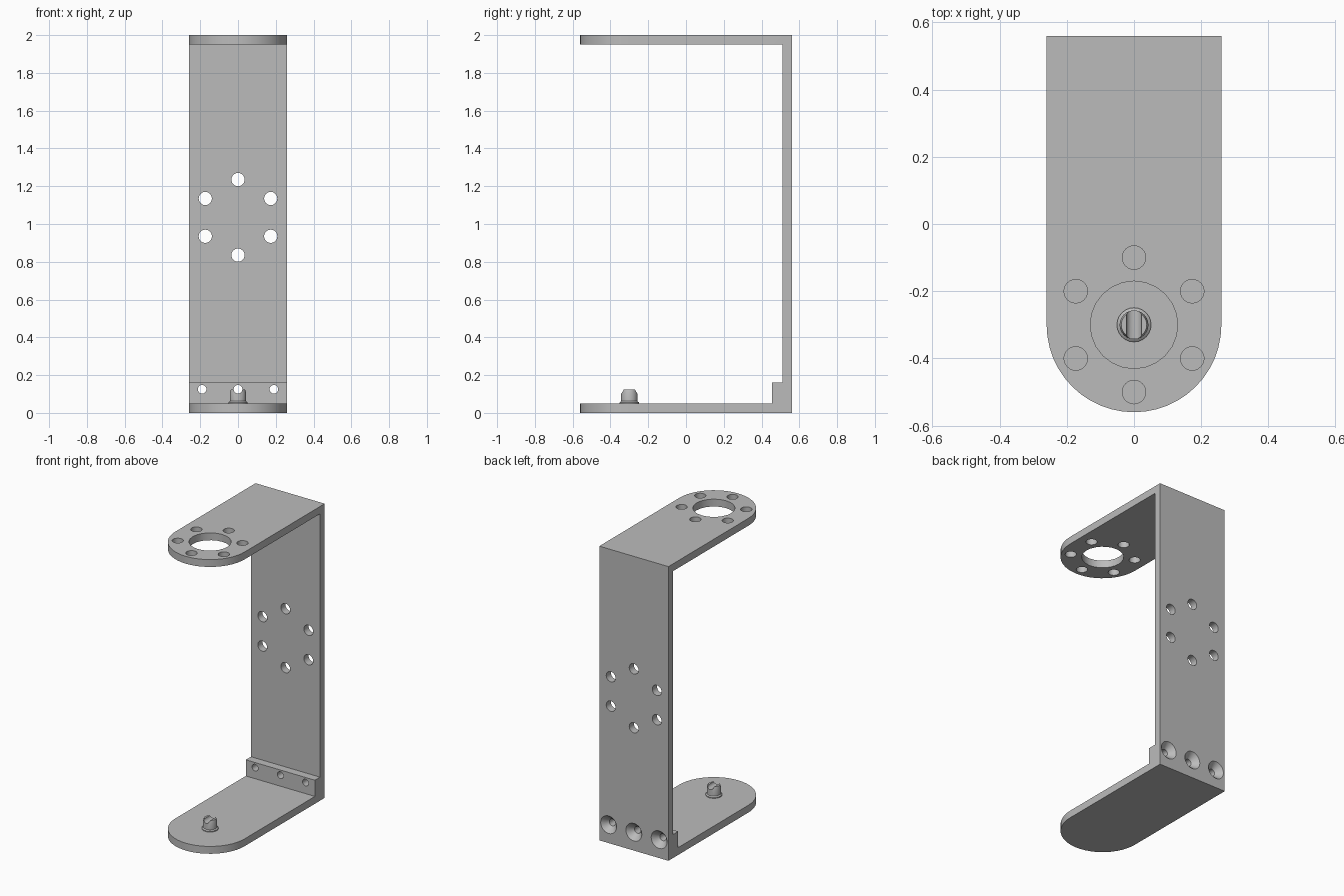
import bpy, bmesh, math
from mathutils import Matrix, Vector

if "Cube" in bpy.data.objects:
    bpy.data.objects.remove(bpy.data.objects["Cube"], do_unlink=True)

HALF_W, HALF_D, HEIGHT, THICK = 0.26, 0.56, 2.0, 0.05
PIVOT_Y = -0.3          # centre of the rounded plate ends
MID_Z = 1.035           # centre of the wall hole circle
SCREW_Z = 0.125

grey = bpy.data.materials.new("grey metal")
grey.use_nodes = True
colour = (0.5, 0.5, 0.5, 1)
grey.diffuse_color = colour
grey.node_tree.nodes["Principled BSDF"].inputs["Base Color"].default_value = colour


def make_object(name, bm):
    bmesh.ops.recalc_face_normals(bm, faces=bm.faces)
    mesh = bpy.data.meshes.new(name)
    bm.to_mesh(mesh)
    bm.free()
    mesh.materials.append(grey)
    obj = bpy.data.objects.new(name, mesh)
    bpy.context.collection.objects.link(obj)
    return obj


def prism(name, points, offset):
    """Extrude a flat outline along an offset."""
    bm = bmesh.new()
    face = bm.faces.new([bm.verts.new(p) for p in points])
    moved = bmesh.ops.extrude_face_region(bm, geom=[face])["geom"]
    verts = [g for g in moved if isinstance(g, bmesh.types.BMVert)]
    bmesh.ops.translate(bm, verts=verts, vec=offset)
    return make_object(name, bm)


def lathe(bm, profile, centre, along_y=False, sides=24):
    """Solid of revolution from (radius, height) pairs, about z or y."""
    turn = Matrix.Rotation(-math.pi / 2, 4, 'X') if along_y else Matrix()
    place = Matrix.Translation(centre) @ turn
    rings = []
    for r, h in profile:
        angles = [2 * math.pi * i / sides for i in range(sides)]
        rings.append([bm.verts.new(place @ Vector((r * math.cos(a), r * math.sin(a), h)))
                      for a in angles])
    for low, high in zip(rings, rings[1:]):
        for i in range(sides):
            j = (i + 1) % sides
            bm.faces.new((low[i], low[j], high[j], high[i]))
    bm.faces.new(rings[0])
    bm.faces.new(rings[-1])


def apply_boolean(obj, cutter, operation):
    mod = obj.modifiers.new("cut", 'BOOLEAN')
    mod.object, mod.operation, mod.solver = cutter, operation, 'EXACT'
    graph = bpy.context.evaluated_depsgraph_get()
    result = bpy.data.meshes.new_from_object(obj.evaluated_get(graph))
    obj.modifiers.clear()
    obj.data = result
    bpy.data.objects.remove(cutter, do_unlink=True)


def hole_circle(radius=0.2):
    for i in range(6):
        a = math.pi / 2 + i * math.pi / 3
        yield radius * math.cos(a), radius * math.sin(a)


# Bracket: C-shaped side profile with a stepped rib at the lower corner
inner = HALF_D - THICK
side = [(-HALF_D, 0), (HALF_D, 0), (HALF_D, HEIGHT), (-HALF_D, HEIGHT),
        (-HALF_D, HEIGHT - THICK), (inner, HEIGHT - THICK), (inner, 0.16),
        (0.455, 0.16), (0.455, THICK), (-HALF_D, THICK)]
bracket = prism("bracket", [(-HALF_W, y, z) for y, z in side], (2 * HALF_W, 0, 0))

# Rounded front ends of both plates
arc = [math.pi + math.pi * i / 24 for i in range(25)]
outline = [(HALF_W * math.cos(a), PIVOT_Y + HALF_W * math.sin(a), -0.1) for a in arc]
outline += [(HALF_W, 0.7, -0.1), (-HALF_W, 0.7, -0.1)]
apply_boolean(bracket, prism("outline_cutter", outline, (0, 0, 2.3)), 'INTERSECT')

# Holes in the top plate and the back wall, and countersunk screw holes
bm = bmesh.new()
lathe(bm, [(0.13, -0.2), (0.13, 0.2)], (0, PIVOT_Y, HEIGHT))
for u, v in hole_circle():
    lathe(bm, [(0.035, -0.2), (0.035, 0.2)], (u, PIVOT_Y + v, HEIGHT))
    lathe(bm, [(0.035, -0.2), (0.035, 0.2)], (u, HALF_D, MID_Z + v), True)
for x in (-0.19, 0, 0.19):
    lathe(bm, [(0.023, -0.2), (0.023, -0.04), (0.06, 0), (0.06, 0.05)],
          (x, HALF_D, SCREW_Z), True)
apply_boolean(bracket, make_object("hole_cutter", bm), 'DIFFERENCE')

# Pivot peg with a flared foot and a round groove across its top
bm = bmesh.new()
lathe(bm, [(0.051, 0), (0.051, 0.006), (0.043, 0.012), (0.043, 0.055), (0.038, 0.073)],
      (0, PIVOT_Y, THICK))
peg = make_object("pivot_peg", bm)
bm = bmesh.new()
lathe(bm, [(0.023, -0.2), (0.023, 0.2)], (0, PIVOT_Y, SCREW_Z), True)
apply_boolean(peg, make_object("groove_cutter", bm), 'DIFFERENCE')

for obj in (bracket, peg):
    bpy.ops.object.select_all(action='DESELECT')
    obj.select_set(True)
    bpy.context.view_layer.objects.active = obj
    bpy.ops.object.shade_smooth_by_angle(angle=math.radians(30))
